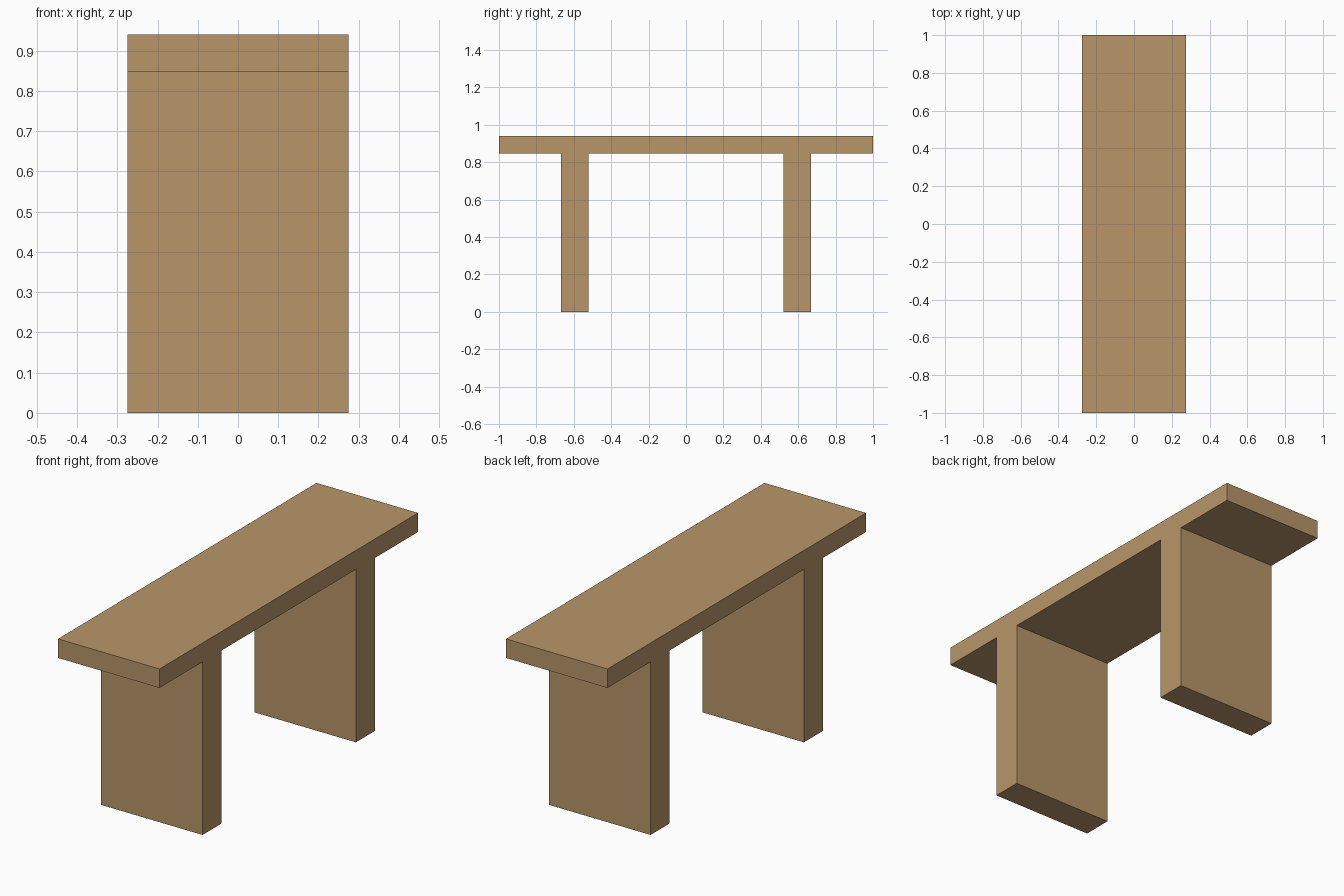
import bpy
import bmesh

if "Cube" in bpy.data.objects:
    bpy.data.objects.remove(bpy.data.objects["Cube"])

HALF_WIDTH = 0.275          # x
HALF_LENGTH = 1.0           # y
TOP, UNDERSIDE = 0.94, 0.847
LEG_IN, LEG_OUT = 0.52, 0.667

wood = bpy.data.materials.new("light_brown_wood")
wood.diffuse_color = (0.479, 0.305, 0.144, 1.0)
wood.use_nodes = True
wood.node_tree.nodes["Principled BSDF"].inputs["Base Color"].default_value = wood.diffuse_color

# Side profile (y, z) of one half, mirrored to give the full bench outline
half = [(HALF_LENGTH, TOP), (HALF_LENGTH, UNDERSIDE), (LEG_OUT, UNDERSIDE),
        (LEG_OUT, 0.0), (LEG_IN, 0.0), (LEG_IN, UNDERSIDE)]
profile = half + [(-y, z) for y, z in reversed(half)]

# Bench: seat slab and both panel legs, extruded across the width in one piece
bm = bmesh.new()
side = bm.faces.new([bm.verts.new((-HALF_WIDTH, y, z)) for y, z in profile])
extruded = bmesh.ops.extrude_face_region(bm, geom=[side], use_keep_orig=True)
verts = [g for g in extruded["geom"] if isinstance(g, bmesh.types.BMVert)]
bmesh.ops.translate(bm, verts=verts, vec=(2 * HALF_WIDTH, 0, 0))
bmesh.ops.recalc_face_normals(bm, faces=bm.faces[:])

mesh = bpy.data.meshes.new("bench")
bm.to_mesh(mesh)
bm.free()
mesh.materials.append(wood)
bpy.context.collection.objects.link(bpy.data.objects.new("bench", mesh))
